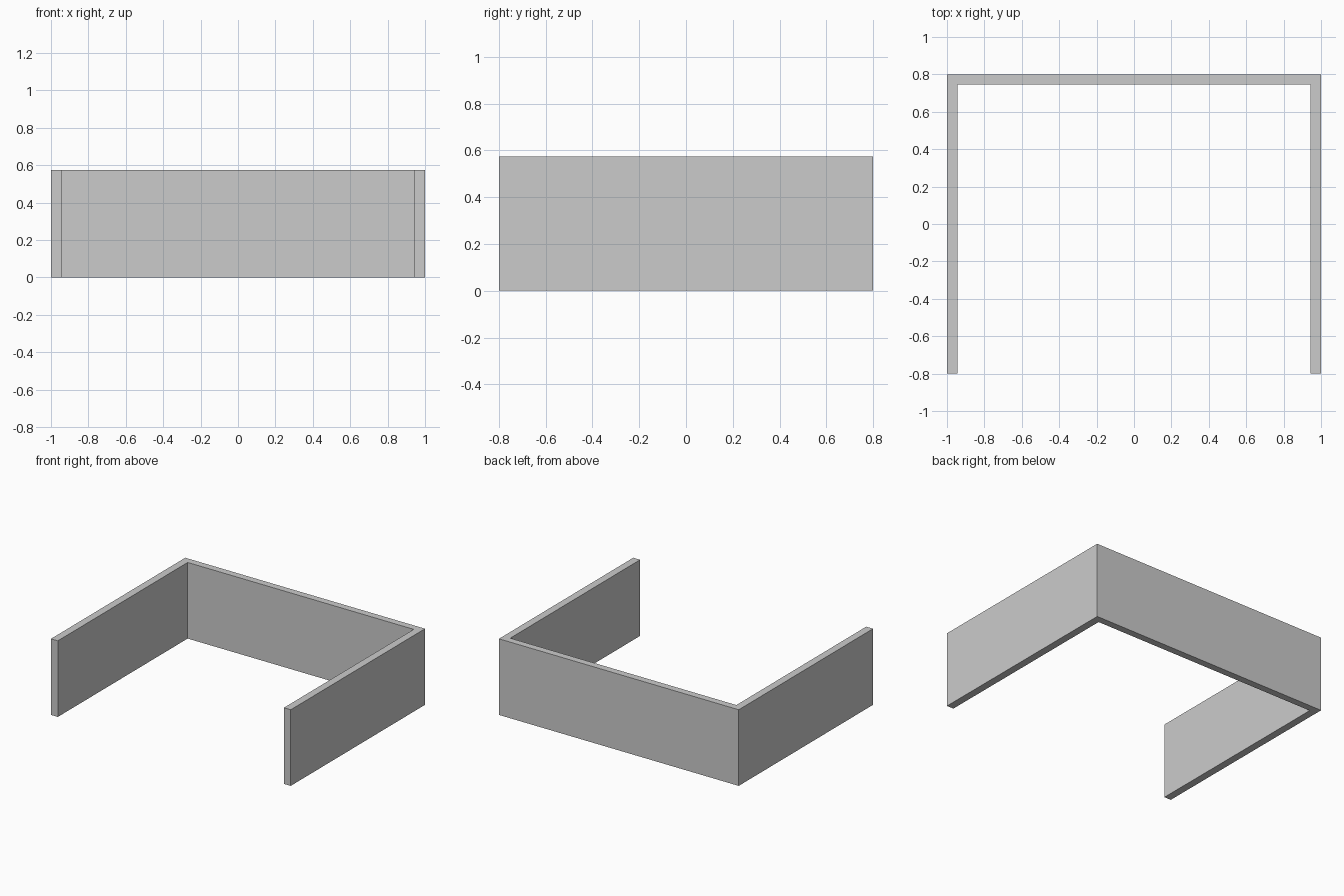
import bpy, bmesh

if "Cube" in bpy.data.objects:
    bpy.data.objects.remove(bpy.data.objects["Cube"])

W, D, H = 1.0, 0.8, 0.574      # half width, half depth, height
SIDE, BACK = 0.057, 0.053      # wall thicknesses

# U-shaped wall: right half of the plan, mirrored to the left
half = [(W, D), (W, -D), (W - SIDE, -D), (W - SIDE, D - BACK)]
plan = half + [(-x, y) for x, y in reversed(half)]

bm = bmesh.new()
base = bm.faces.new([bm.verts.new((x, y, 0)) for x, y in plan])
top = bmesh.ops.extrude_face_region(bm, geom=[base], use_keep_orig=True)
bmesh.ops.translate(bm, vec=(0, 0, H),
                    verts=[g for g in top["geom"] if isinstance(g, bmesh.types.BMVert)])
bmesh.ops.recalc_face_normals(bm, faces=bm.faces[:])

mesh = bpy.data.meshes.new("u_shaped_wall")
bm.to_mesh(mesh)
bm.free()
bpy.context.collection.objects.link(bpy.data.objects.new("u_shaped_wall", mesh))
